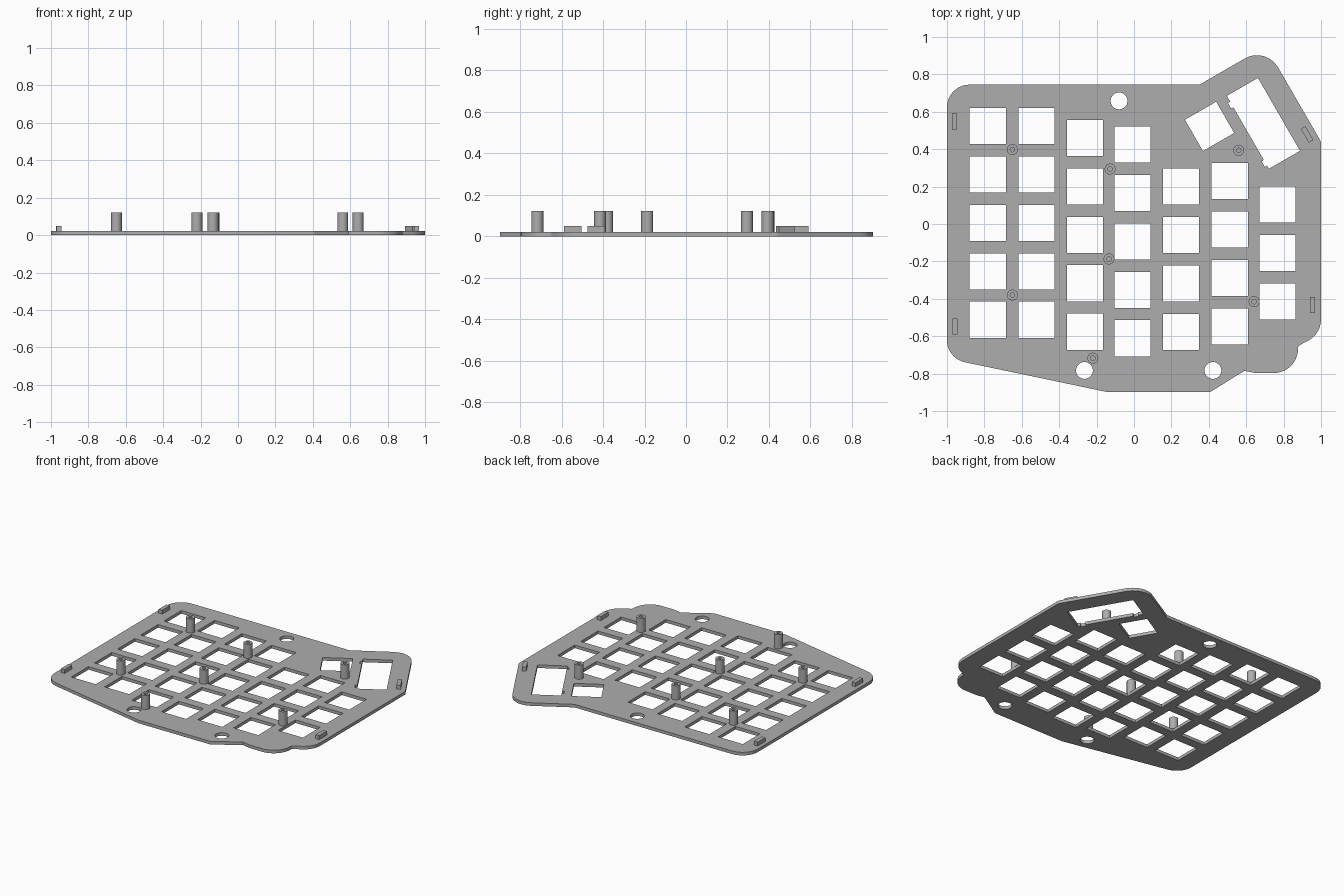
import bpy, bmesh, math
from mathutils import Vector

if "Cube" in bpy.data.objects:
    bpy.data.objects.remove(bpy.data.objects["Cube"], do_unlink=True)

GREY = (0.42, 0.42, 0.42, 1)
mat = bpy.data.materials.new("plain grey")
mat.use_nodes = True
mat.diffuse_color = GREY
mat.node_tree.nodes["Principled BSDF"].inputs["Base Color"].default_value = GREY

PLATE = 0.022
KEY = 0.193
PITCH = 0.259


def rounded(corners, steps=10):
    """Polygon from (x, y, radius) corners, each replaced by an arc."""
    out = []
    for i, (x, y, r) in enumerate(corners):
        p = Vector((x, y))
        if r == 0:
            out.append(p)
            continue
        a = (Vector(corners[i - 1][:2]) - p).normalized()
        b = (Vector(corners[(i + 1) % len(corners)][:2]) - p).normalized()
        half = a.angle(b) / 2
        centre = p + (a + b).normalized() * (r / math.sin(half))
        start = p + a * (r / math.tan(half)) - centre
        end = p + b * (r / math.tan(half)) - centre
        turn = math.atan2(start.x * end.y - start.y * end.x, start.dot(end))
        for k in range(steps + 1):
            t = turn * k / steps
            c, s = math.cos(t), math.sin(t)
            out.append(centre + Vector((start.x * c - start.y * s, start.x * s + start.y * c)))
    return out


def circle(x, y, r, n=32):
    return [Vector((x + r * math.cos(math.tau * k / n), y + r * math.sin(math.tau * k / n)))
            for k in range(n)]


def turned(points, x, y, degrees=0):
    c, s = math.cos(math.radians(degrees)), math.sin(math.radians(degrees))
    return [Vector((x + px * c - py * s, y + px * s + py * c)) for px, py in points]


def rect(x, y, w, h, degrees=0):
    w, h = w / 2, h / 2
    return turned([(-w, -h), (w, -h), (w, h), (-w, h)], x, y, degrees)


def slab(name, loops, z0, z1):
    """Extrude an outline with holes between two heights."""
    curve = bpy.data.curves.new(name, 'CURVE')
    curve.dimensions = '2D'
    curve.fill_mode = 'BOTH'
    curve.extrude = (z1 - z0) / 2
    for loop in loops:
        spline = curve.splines.new('POLY')
        spline.points.add(len(loop) - 1)
        for point, co in zip(spline.points, loop):
            point.co = (co.x, co.y, 0, 1)
        spline.use_cyclic_u = True
    obj = bpy.data.objects.new(name, curve)
    bpy.context.collection.objects.link(obj)
    bpy.ops.object.select_all(action='DESELECT')
    obj.select_set(True)
    bpy.context.view_layer.objects.active = obj
    bpy.ops.object.convert(target='MESH')
    obj = bpy.context.object
    bm = bmesh.new()
    bm.from_mesh(obj.data)
    bmesh.ops.translate(bm, verts=bm.verts, vec=(0, 0, (z0 + z1) / 2))
    bmesh.ops.remove_doubles(bm, verts=bm.verts, dist=0.0001)
    bmesh.ops.recalc_face_normals(bm, faces=bm.faces)
    bm.to_mesh(obj.data)
    bm.free()
    obj.data.materials.clear()
    obj.data.materials.append(mat)
    bpy.ops.object.shade_smooth_by_angle(angle=math.radians(30))
    return obj


# Plate outline
outline = rounded([
    (-1, 0.745, 0.12), (0.35, 0.745, 0), (0.705, 0.95, 0.13), (1, 0.44, 0.03),
    (1, -0.588, 0.13), (0.877, -0.652, 0.02), (0.877, -0.797, 0.13),
    (0.65, -0.797, 0.05), (0.59, -0.785, 0), (0.41, -0.897, 0),
    (-0.15, -0.897, 0), (-1, -0.719, 0.12)])

# Key openings: column x, top key y, key count
columns = [(-0.782, 0.524, 5), (-0.521, 0.524, 5), (-0.263, 0.46, 5), (-0.007, 0.425, 5),
           (0.252, 0.2, 4), (0.512, 0.23, 4), (0.768, 0.104, 3)]
holes = [rect(x, top - PITCH * k, KEY, KEY) for x, top, n in columns for k in range(n)]

# Angled thumb openings, the long one with two small notches
holes.append(rect(0.404, 0.522, KEY, KEY, 30))
w, h = 0.096, 0.225
notched = [(-w, -h), (w, -h), (w, h), (-w, h)]
for a, b in ((0.19, 0.155), (-0.17, -0.205)):
    notched += [(-w, a), (-w - 0.014, a), (-w - 0.014, b), (-w, b)]
holes.append(turned(notched, 0.692, 0.538, 30))

# Round openings
holes += [circle(x, y, 0.045) for x, y in ((-0.08, 0.658), (-0.265, -0.783), (0.422, -0.783))]
slab("key_plate", [outline] + holes, 0, PLATE)

# Hollow standoff posts
posts = [(-0.65, 0.398), (-0.128, 0.294), (0.56, 0.394), (-0.134, -0.187),
         (-0.65, -0.38), (0.642, -0.415), (-0.22, -0.717)]
for i, (x, y) in enumerate(posts):
    slab(f"standoff_post_{i + 1}", [circle(x, y, 0.029), circle(x, y, 0.012, 20)], PLATE - 0.001, 0.122)

# Small edge tabs
tabs = [(-0.96, 0.548, 0), (-0.957, -0.547, 0), (0.925, 0.479, 30), (0.954, -0.433, 0)]
for i, (x, y, angle) in enumerate(tabs):
    slab(f"edge_tab_{i + 1}", [rect(x, y, 0.028, 0.085, angle)], PLATE - 0.001, 0.05)
